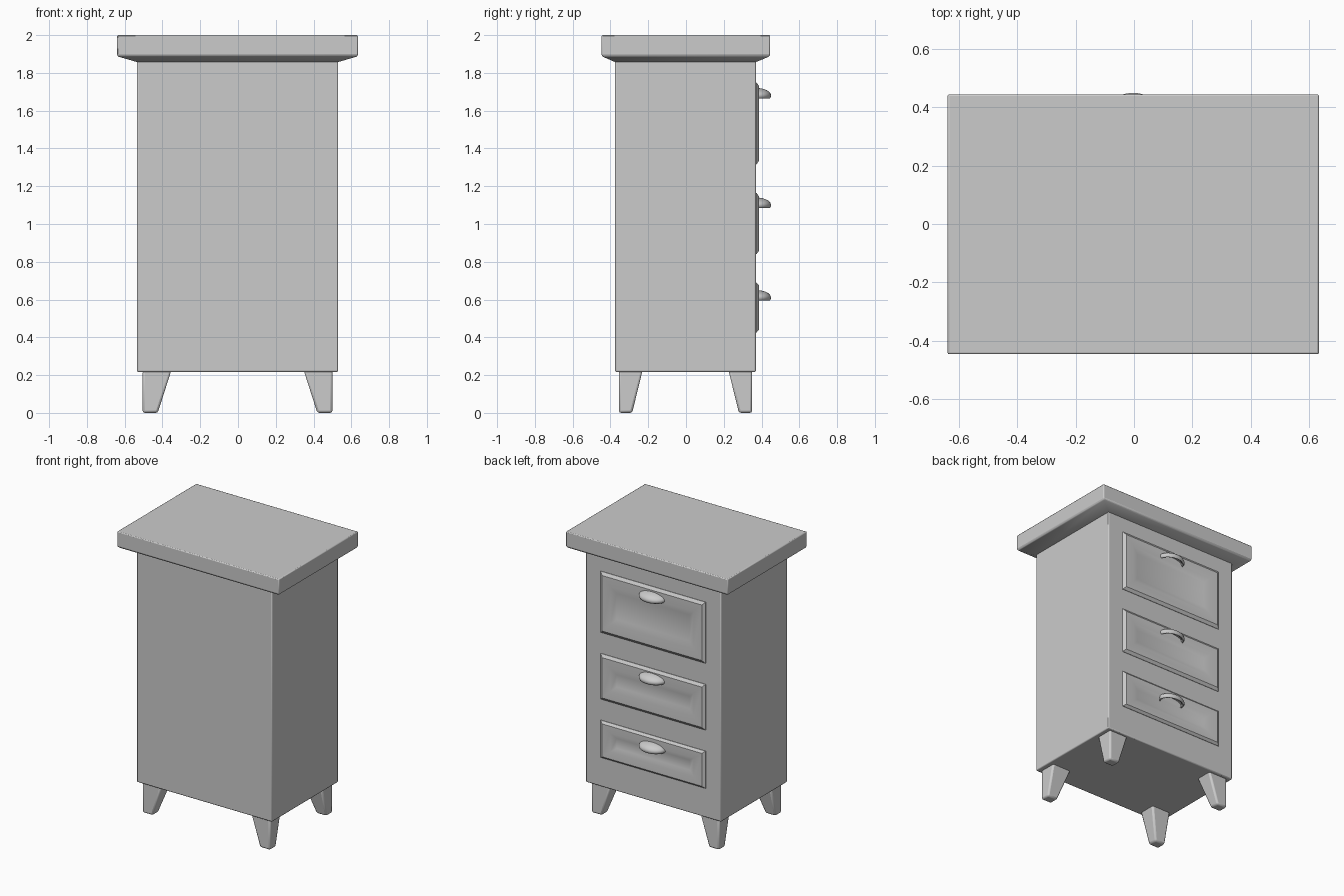
import bpy, bmesh

if "Cube" in bpy.data.objects:
    bpy.data.objects.remove(bpy.data.objects["Cube"])


def finish(obj, bevel=0.0, angle=0.6):
    """Optional bevel modifier plus smooth shading with sharp edges kept."""
    if bevel:
        mod = obj.modifiers.new("Bevel", 'BEVEL')
        mod.width = bevel
        mod.segments = 2
        mod.limit_method = 'ANGLE'
    bpy.ops.object.select_all(action='DESELECT')
    obj.select_set(True)
    bpy.context.view_layer.objects.active = obj
    bpy.ops.object.shade_smooth_by_angle(angle=angle)


def add_object(name, bm):
    bmesh.ops.recalc_face_normals(bm, faces=bm.faces)
    mesh = bpy.data.meshes.new(name)
    bm.to_mesh(mesh)
    bm.free()
    obj = bpy.data.objects.new(name, mesh)
    bpy.context.collection.objects.link(obj)
    return obj


def loft(name, rings, bevel=0.0, facing_back=False):
    """Join rectangles (a0, a1, b0, b1, level); levels run along z, or along y."""
    bm = bmesh.new()
    loops = []
    for a0, a1, b0, b1, lv in rings:
        pts = [(a0, b0), (a1, b0), (a1, b1), (a0, b1)]
        loops.append([bm.verts.new((a, lv, b) if facing_back else (a, b, lv))
                      for a, b in pts])
    for lo, hi in zip(loops, loops[1:]):
        for i in range(4):
            j = (i + 1) % 4
            bm.faces.new((lo[i], lo[j], hi[j], hi[i]))
    bm.faces.new(loops[0])
    bm.faces.new(loops[-1])
    obj = add_object(name, bm)
    finish(obj, bevel)
    return obj


# Cabinet body
X0, X1, Y0, Y1 = -0.535, 0.53, -0.375, 0.37
loft("cabinet_body", [(X0, X1, Y0, Y1, 0.217), (X0, X1, Y0, Y1, 1.87)], 0.007)

# Overhanging top with sloped moulding underneath
loft("table_top", [
    (X0 - 0.002, X1 + 0.002, Y0 - 0.002, Y1 + 0.002, 1.858),
    (-0.632, 0.627, -0.437, 0.435, 1.884),
    (-0.64, 0.635, -0.447, 0.445, 1.893),
    (-0.64, 0.635, -0.447, 0.445, 2.0)], 0.01)

# Tapered legs: outer sides vertical, inner sides sloped
for sx, side in ((-1, "left"), (1, "right")):
    for sy, end in ((-1, "front"), (1, "back")):
        ox = -0.505 if sx < 0 else 0.5
        oy = -0.355 if sy < 0 else 0.35
        rings = [(ox, ox - sx * w, oy, oy - sy * d, z)
                 for w, d, z in ((0.08, 0.07, 0.0), (0.152, 0.125, 0.225))]
        loft(f"{end}_{side}_leg", rings, 0.012)


def drawer(name, z0, z1):
    """Raised frame with sloped edges and a recessed panel."""
    rings = []
    for inset, y in ((0, 0.36), (0, 0.373), (0.02, 0.387), (0.085, 0.385),
                     (0.125, 0.372)):
        # short drawers get a proportionally narrower frame
        iz = inset * min(1.0, (z1 - z0) / 0.34)
        rings.append((-0.415 + inset, 0.41 - inset, z0 + iz, z1 - iz, y))
    loft(name, rings, facing_back=True)


def cup_handle(name, z):
    """Hollow cup pull, open towards the wall and the floor."""
    bm = bmesh.new()
    bmesh.ops.create_uvsphere(bm, u_segments=32, v_segments=20, radius=1)
    for co, no in (((0, 0, 0), (0, -1, 0)), ((0, 0, -0.4), (0, 0, -1))):
        bmesh.ops.bisect_plane(bm, geom=bm.verts[:] + bm.edges[:] + bm.faces[:],
                               plane_co=co, plane_no=no, clear_outer=True)
    bmesh.ops.scale(bm, vec=(0.1, 0.077, 0.04), verts=bm.verts)
    bmesh.ops.translate(bm, vec=(-0.003, 0.373, z), verts=bm.verts)
    obj = add_object(name, bm)
    # make sure the shell faces outward before thickening
    if max(obj.data.polygons, key=lambda p: p.center.z).normal.z < 0:
        obj.data.flip_normals()
    mod = obj.modifiers.new("Thickness", 'SOLIDIFY')
    mod.thickness = 0.018
    mod.offset = -1
    finish(obj)


# Drawers and their handles on the +y face
for label, z0, z1, hz in (("top", 1.315, 1.75, 1.68),
                          ("middle", 0.84, 1.165, 1.1),
                          ("bottom", 0.425, 0.69, 0.61)):
    drawer(f"{label}_drawer", z0, z1)
    cup_handle(f"{label}_handle", hz)
